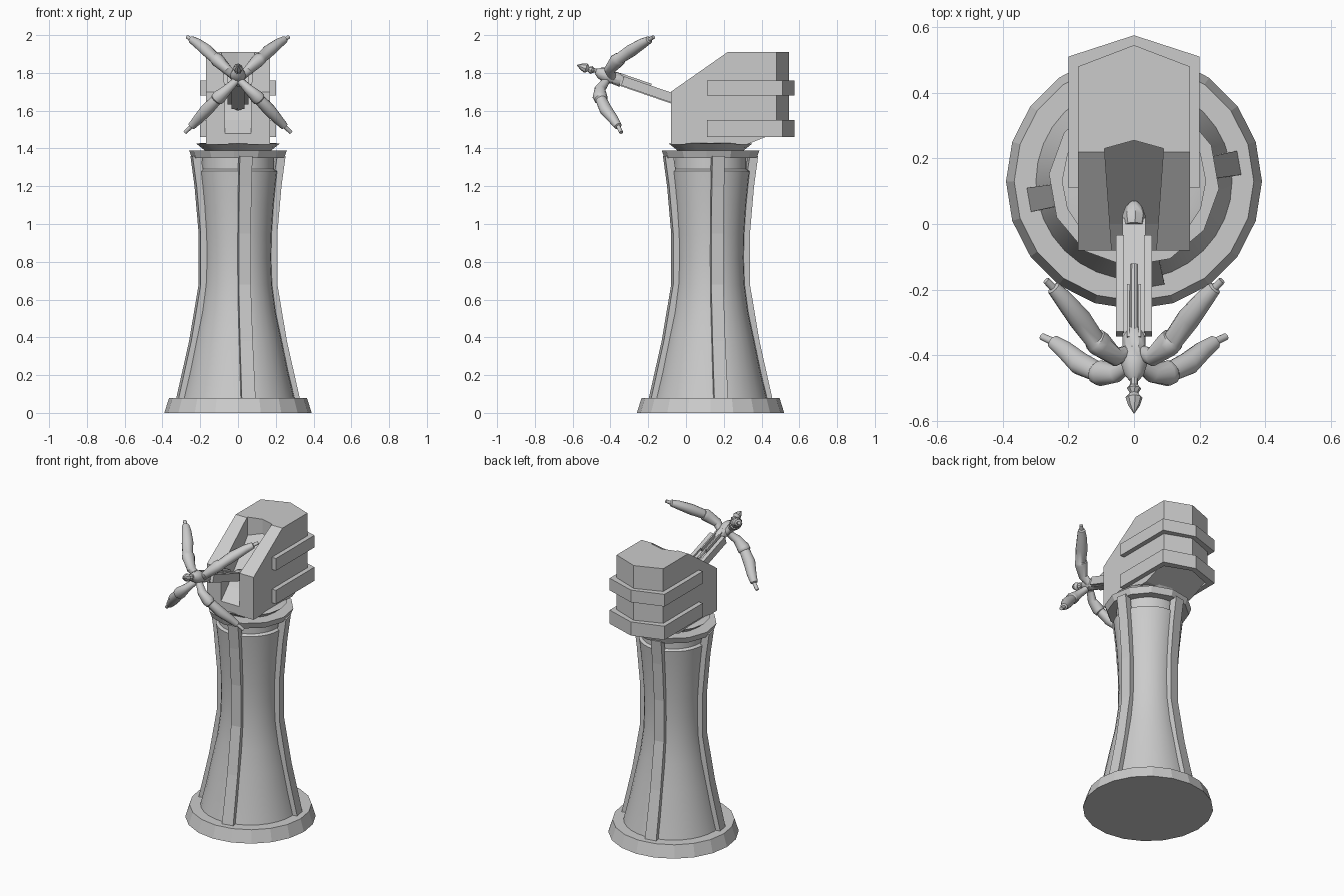
import bpy, bmesh, math
from mathutils import Vector, Matrix

if "Cube" in bpy.data.objects:
    bpy.data.objects.remove(bpy.data.objects["Cube"])

CY = 0.13  # y of the column axis


def finish(bm, name, smooth=None, mat=None):
    bmesh.ops.recalc_face_normals(bm, faces=bm.faces)
    if mat:
        bm.transform(mat)
    me = bpy.data.meshes.new(name)
    bm.to_mesh(me)
    bm.free()
    ob = bpy.data.objects.new(name, me)
    bpy.context.collection.objects.link(ob)
    if smooth:
        bpy.ops.object.select_all(action='DESELECT')
        ob.select_set(True)
        bpy.context.view_layer.objects.active = ob
        bpy.ops.object.shade_smooth_by_angle(angle=math.radians(smooth))
    return ob


def loft(rings):
    """Closed solid skinned through equal-length rings of points."""
    bm = bmesh.new()
    vs = [[bm.verts.new(p) for p in r] for r in rings]
    n = len(vs[0])
    for a, b in zip(vs, vs[1:]):
        for i in range(n):
            j = (i + 1) % n
            bm.faces.new((a[i], a[j], b[j], b[i]))
    bm.faces.new(vs[0])
    bm.faces.new(vs[-1])
    return bm


def lathe(name, profile, sides, turn=0.0, smooth=None):
    rings = []
    for r, z in profile:
        rings.append([(r * math.cos(turn + math.tau * i / sides),
                       CY + r * math.sin(turn + math.tau * i / sides), z) for i in range(sides)])
    return finish(loft(rings), name, smooth)


def prism(plan, z0, z1):
    return loft([[(x, y, z) for x, y in plan] for z in (z0, z1)])


def slice_off(bm, co, no):
    """Remove what lies on the normal side of a plane and cap the cut."""
    geom = bm.verts[:] + bm.edges[:] + bm.faces[:]
    bmesh.ops.bisect_plane(bm, geom=geom, plane_co=co, plane_no=no, clear_outer=True)
    bmesh.ops.holes_fill(bm, edges=[e for e in bm.edges if e.is_boundary])


def tube(name, pts, radii, sides=12, mat=None, squash=1.0):
    """Round section swept along a path with a radius at each point."""
    pts = [Vector(p) for p in pts]
    rings = []
    for i, (p, r) in enumerate(zip(pts, radii)):
        d = (pts[min(i + 1, len(pts) - 1)] - pts[max(i - 1, 0)]).normalized()
        u = d.cross(Vector((0.12, 0.3, 1))).normalized()
        v = u.cross(d)
        rings.append([p + r * (u * math.cos(math.tau * k / sides)
                               + v * squash * math.sin(math.tau * k / sides)) for k in range(sides)])
    return finish(loft(rings), name, 35, mat)


def box(name, x, y, z, mat=None):
    bm = prism([(x[0], y[0]), (x[1], y[0]), (x[1], y[1]), (x[0], y[1])], *z)
    return finish(bm, name, None, mat)


# Foot plate, waisted column and top ring
lathe("foot_plate", [(.39, 0), (.365, .08)], 20)
lathe("column", [(.30, .075), (.265, .22), (.232, .38), (.20, .53), (.18, .68), (.175, .82),
                 (.178, .95), (.188, 1.1), (.20, 1.22), (.207, 1.28), (.19, 1.29), (.19, 1.36)],
      32, smooth=40)
lathe("top_ring", [(.245, 1.35), (.26, 1.39), (.20, 1.39)], 12, math.radians(25))
lathe("neck_disc", [(.17, 1.385), (.22, 1.425), (.19, 1.43)], 16, smooth=30)

# Four ribs up the column
RIB = [(.08, .325, .25), (.38, .257, .20), (.68, .206, .15), (.95, .206, .15),
       (1.2, .228, .18), (1.36, .25, .205)]
for k in range(4):
    rings = []
    for z, ro, ri in RIB:
        h = .032 + .04 * (ro - .2)
        rings.append([(ri, -h, z), (ro, -h, z), (ro, h, z), (ri, h, z)])
    spin = Matrix.Translation((0, CY, 0)) @ Matrix.Rotation(math.radians(10 + 90 * k), 4, 'Z')
    finish(loft(rings), f"column_rib_{k + 1}", None, spin)

# Turret housing: chevron back, sloped front, tapered underside
bm = prism([(-.17, -.08), (.17, -.08), (.17, .48), (0, .545), (-.17, .48)], 1.42, 1.91)
slice_off(bm, (0, -.08, 1.70), (0, -.21, .30))
slice_off(bm, (0, .32, 1.42), (0, .04, -.10))
housing = finish(bm, "turret_housing")

# Slot cut into the housing front
bm = prism([(-.065, -.12), (.065, -.12), (.09, .23), (0, .255), (-.09, .23)], 1.40, 2.0)
slice_off(bm, (0, -.08, 1.48), (0, .07, -.08))
slice_off(bm, (0, 0, 1.55), (0, .24, -.23))
cutter = finish(bm, "slot_cutter")
cutter.hide_render = True
mod = housing.modifiers.new("slot", 'BOOLEAN')
mod.operation = 'DIFFERENCE'
mod.solver = 'EXACT'
mod.object = cutter
bpy.context.view_layer.objects.active = housing
bpy.ops.object.modifier_apply(modifier=mod.name)
bpy.data.objects.remove(cutter)

# Two raised bands wrapping the sides and back
for name, z0, z1 in (("lower_band", 1.46, 1.55), ("upper_band", 1.68, 1.76)):
    plan = [(-.20, .11), (-.165, .11), (-.165, .475), (0, .54), (.165, .475), (.165, .11),
            (.20, .11), (.20, .51), (0, .575), (-.20, .51)]
    finish(prism(plan, z0, z1), name)

# Firing arm, built along local -y and tilted upward
ARM = Matrix.Translation((0, -.08, 1.67)) @ Matrix.Rotation(math.radians(-19), 4, 'X')
box("arm_stock", (-.035, .035), (-.28, .10), (-.03, .012), ARM)
for s, side in ((-1, "left"), (1, "right")):
    x = sorted((s * .03, s * .055))
    box(f"arm_rail_{side}", x, (-.27, .04), (-.025, .025), ARM)
    box(f"bolt_guide_{side}", sorted((s * .013, s * .022)), (-.29, -.12), (.0, .035), ARM)
tube("arm_tail", [(0, .08, 0), (0, .11, 0), (0, .14, 0), (0, .155, 0)],
     [.03, .036, .026, .012], 8, ARM)
tube("hub", [(0, -.25, 0), (0, -.28, 0), (0, -.32, 0), (0, -.36, 0), (0, -.40, 0), (0, -.42, 0)],
     [.018, .036, .034, .042, .03, .014], 10, ARM)
tube("bolt_shaft", [(0, -.05, .012), (0, -.38, .01), (0, -.46, 0)], [.011, .013, .011], 8, ARM)
tube("bolt_head", [(0, -.43, 0), (0, -.445, 0), (0, -.46, 0), (0, -.475, 0), (0, -.50, 0),
                   (0, -.525, 0)], [.01, .022, .013, .026, .018, .002], 8, ARM)

# Four limbs spread in an X: inner bulb, collar step, tapering outer part, end peg
UPPER = [(.015, -.39, 1.775), (.055, -.405, 1.815), (.105, -.365, 1.865), (.118, -.353, 1.875),
         (.122, -.35, 1.878), (.165, -.29, 1.918), (.215, -.228, 1.957), (.245, -.195, 1.975),
         (.248, -.192, 1.977), (.268, -.172, 1.99)]
LOWER = [(.015, -.425, 1.755), (.055, -.455, 1.715), (.10, -.455, 1.672), (.112, -.45, 1.66),
         (.116, -.448, 1.656), (.165, -.425, 1.605), (.21, -.385, 1.555), (.245, -.36, 1.518),
         (.248, -.358, 1.515), (.28, -.343, 1.485)]
RADII = [.022, .029, .04, .038, .032, .036, .029, .022, .012, .011]
for s, side in ((-1, "left"), (1, "right")):
    for pts, level in ((UPPER, "upper"), (LOWER, "lower")):
        tube(f"{level}_limb_{side}", [(s * x, y, z) for x, y, z in pts], RADII, 12, squash=.9)
